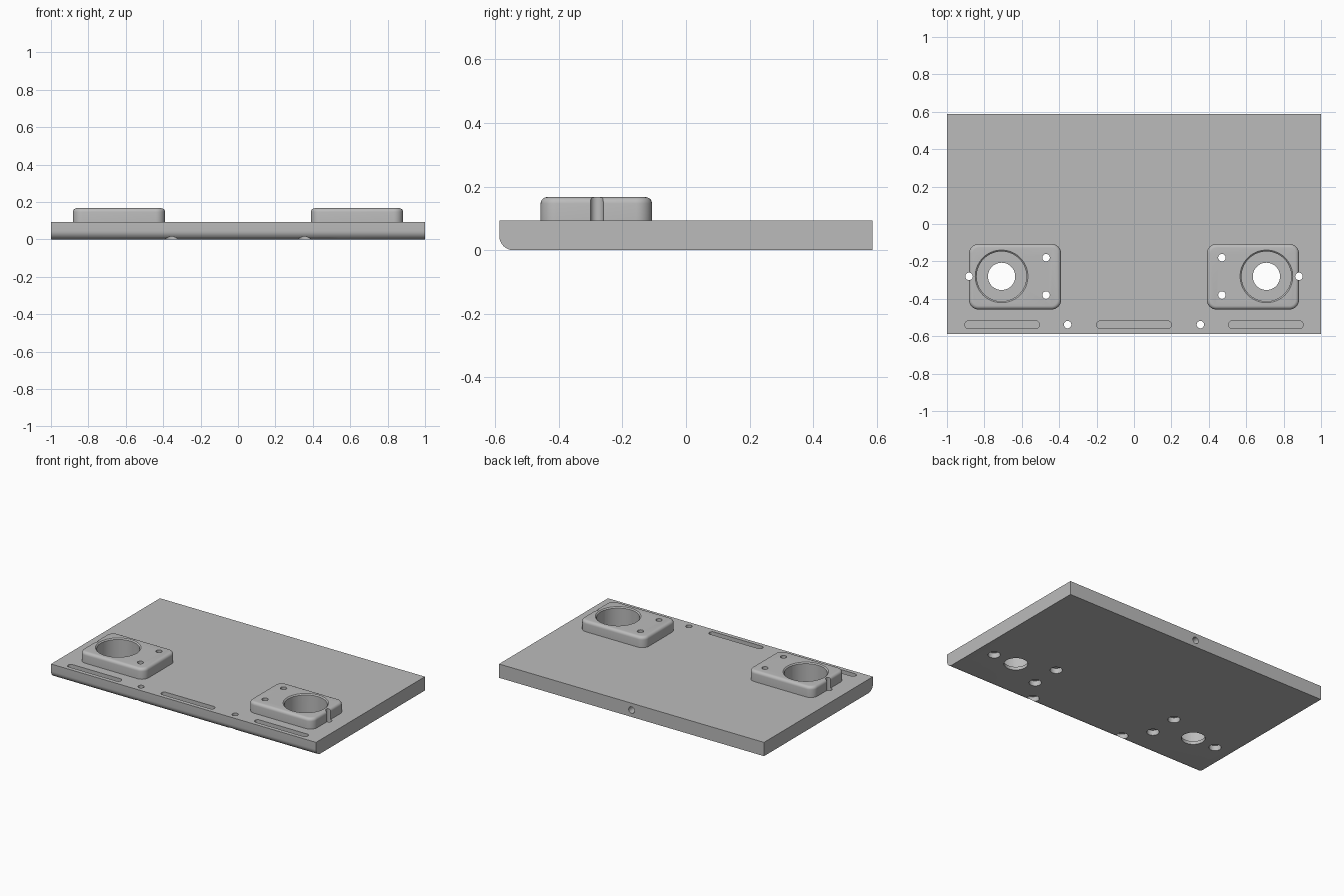
import bpy, bmesh, math
from mathutils import Matrix

cube = bpy.data.objects.get("Cube")
if cube:
    bpy.data.objects.remove(cube, do_unlink=True)

grey = bpy.data.materials.new("plain grey")
grey.use_nodes = True
colour = (0.5, 0.5, 0.5, 1)
grey.diffuse_color = colour
grey.node_tree.nodes["Principled BSDF"].inputs["Base Color"].default_value = colour

TOP, PAD_TOP = 0.094, 0.167
BACK = 0.587


def finish(bm, name):
    bmesh.ops.recalc_face_normals(bm, faces=bm.faces)
    mesh = bpy.data.meshes.new(name)
    bm.to_mesh(mesh)
    bm.free()
    obj = bpy.data.objects.new(name, mesh)
    mesh.materials.append(grey)
    bpy.context.collection.objects.link(obj)
    return obj


def box(name, x0, x1, y0, y1, z0, z1, rules):
    """Box whose edges matching each rule are rounded: (test, radius, segments)."""
    bm = bmesh.new()
    bmesh.ops.create_cube(bm, size=1)
    for v in bm.verts:
        v.co.x = x1 if v.co.x > 0 else x0
        v.co.y = y1 if v.co.y > 0 else y0
        v.co.z = z1 if v.co.z > 0 else z0
    for test, radius, segments in rules:
        edges = [e for e in bm.edges if test(e.verts[0].co, e.verts[1].co)]
        bmesh.ops.bevel(bm, geom=edges, offset=radius, segments=segments,
                        profile=0.5, affect='EDGES')
    return finish(bm, name)


def cylinder(name, x, y, z0, z1, r0, r1=None, sides=40):
    bm = bmesh.new()
    bmesh.ops.create_cone(bm, cap_ends=True, segments=sides, radius1=r0,
                          radius2=r0 if r1 is None else r1, depth=z1 - z0,
                          matrix=Matrix.Translation((x, y, (z0 + z1) / 2)))
    return finish(bm, name)


def combine(obj, tool, operation):
    mod = obj.modifiers.new(tool.name, 'BOOLEAN')
    mod.operation, mod.solver, mod.object = operation, 'EXACT', tool
    bpy.context.view_layer.objects.active = obj
    bpy.ops.object.modifier_apply(modifier=mod.name)
    bpy.data.objects.remove(tool, do_unlink=True)


def cut(tool):
    combine(plate, tool, 'DIFFERENCE')


def vertical(a, b):
    return abs(a.z - b.z) > 0.01


# Plate with a rounded lower front edge
plate = box("mounting_plate", -1, 1, -BACK, BACK, 0, TOP,
            [(lambda a, b: max(a.z, b.z) < 0.01 and max(a.y, b.y) < 0, 0.045, 8)])

for side in (-1, 1):
    # Raised pad with rounded corners and top rim
    x0, x1 = sorted((side * 0.39, side * 0.882))
    pad = box("bearing_pad", x0, x1, -0.457, -0.107, TOP - 0.03, PAD_TOP,
              [(vertical, 0.05, 8),
               (lambda a, b: min(a.z, b.z) > PAD_TOP - 0.001, 0.02, 5)])
    combine(plate, pad, 'UNION')

for side in (-1, 1):
    # Deep bore with chamfered mouth and a smaller through hole
    bx, by = side * 0.708, -0.28
    cut(cylinder("bore", bx, by, 0.022, 0.3, 0.133, sides=64))
    cut(cylinder("bore_chamfer", bx, by, PAD_TOP - 0.008, PAD_TOP + 0.002, 0.132, 0.143, sides=64))
    cut(cylinder("bore_exit", bx, by, -0.1, 0.1, 0.073, sides=48))
    # Screw holes, counterbored from beneath
    for x, y in ((0.47, -0.18), (0.47, -0.38), (0.882, -0.28), (0.355, -0.538)):
        cut(cylinder("screw_hole", side * x, y, -0.1, 0.3, 0.02, sides=24))
        cut(cylinder("counterbore", side * x, y, -0.1, 0.035, 0.038, sides=32))

# Shallow round-ended slots along the front
for x in (-0.705, 0, 0.705):
    cut(box("slot", x - 0.2, x + 0.2, -0.559, -0.518, TOP - 0.03, TOP + 0.1,
            [(vertical, 0.0204, 8)]))

# Blind hole in the middle of the back face
hole = cylinder("back_hole", 0, 0, -0.1, 0.1, 0.022, sides=24)
hole.data.transform(Matrix.Translation((0, BACK, TOP / 2)) @ Matrix.Rotation(math.pi / 2, 4, 'X'))
cut(hole)

bpy.ops.object.select_all(action='DESELECT')
plate.select_set(True)
bpy.context.view_layer.objects.active = plate
bpy.ops.object.shade_smooth_by_angle(angle=math.radians(30))
